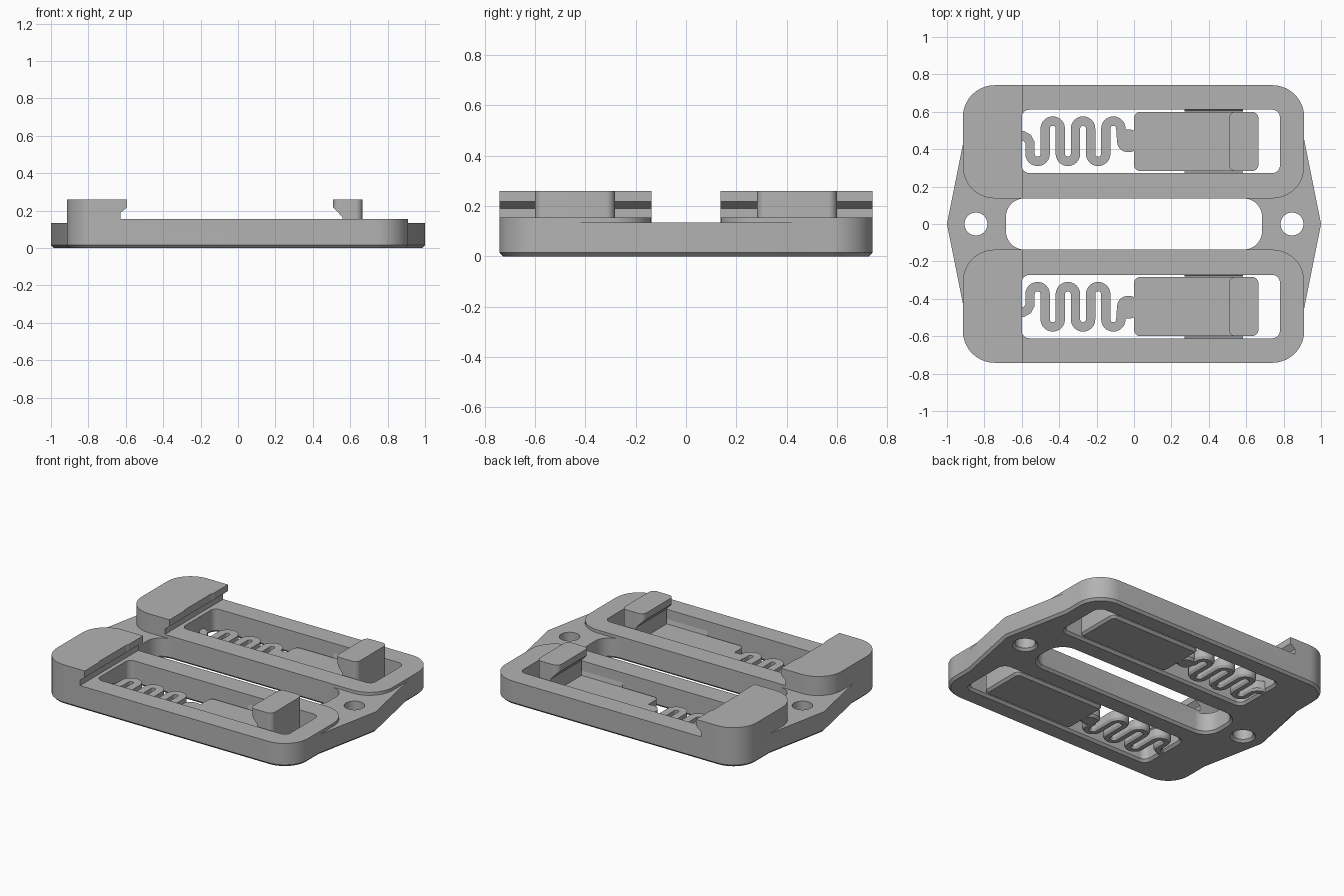
import bpy, bmesh, math
from mathutils import Vector

if "Cube" in bpy.data.objects:
    bpy.data.objects.remove(bpy.data.objects["Cube"], do_unlink=True)

grey = bpy.data.materials.new("plain_grey")
grey.use_nodes = True
colour = (0.45, 0.45, 0.45, 1)
grey.diffuse_color = colour
grey.node_tree.nodes["Principled BSDF"].inputs["Base Color"].default_value = colour

CHAMFER = 0.015


def rounded(x0, x1, y0, y1, r, seg=10):
    """Counter-clockwise rounded rectangle."""
    pts = []
    corners = [(x1 - r, y1 - r), (x0 + r, y1 - r), (x0 + r, y0 + r), (x1 - r, y0 + r)]
    for k, (cx, cy) in enumerate(corners):
        for i in range(seg + 1):
            a = math.pi / 2 * (k + i / seg)
            pts.append((cx + r * math.cos(a), cy + r * math.sin(a)))
    return pts


def grow(pts, d):
    """Move a counter-clockwise outline outwards by d."""
    out = []
    for i, p in enumerate(pts):
        p = Vector(p)
        e1 = (p - Vector(pts[i - 1])).normalized()
        e2 = (Vector(pts[(i + 1) % len(pts)]) - p).normalized()
        n1, n2 = Vector((e1.y, -e1.x)), Vector((e2.y, -e2.x))
        out.append(p + (n1 + n2) * d / (1 + n1.dot(n2)))
    return out


def make(name, rings, s=1):
    """Closed solid through a list of rings; s = -1 mirrors it in y."""
    bm = bmesh.new()
    loops = [[bm.verts.new((x, y * s, z)) for x, y, z in ring] for ring in rings]
    n = len(loops[0])
    for a, b in zip(loops, loops[1:]):
        for i in range(n):
            j = (i + 1) % n
            bm.faces.new((a[i], a[j], b[j], b[i]))
    bm.faces.new(loops[0])
    bm.faces.new(loops[-1])
    bmesh.ops.recalc_face_normals(bm, faces=bm.faces)
    me = bpy.data.meshes.new(name)
    bm.to_mesh(me)
    bm.free()
    me.materials.append(grey)
    ob = bpy.data.objects.new(name, me)
    bpy.context.collection.objects.link(ob)
    return ob


def prism(name, pts, levels, s=1):
    """Upright solid; levels are (height, outline growth)."""
    return make(name, [[(p[0], p[1], z) for p in grow(pts, d)] for z, d in levels], s)


def solid(name, pts, top, s=1):
    return prism(name, pts, [(0, -CHAMFER), (CHAMFER, 0), (top, 0)], s)


def hole(pts, s=1):
    return prism("cutter", pts, [(-CHAMFER, 2 * CHAMFER), (CHAMFER, 0), (0.4, 0)], s)


def side_profile(name, pts, y0, y1, s=1):
    return make(name, [[(x, y, z) for x, z in pts] for y in (y0, y1)], s)


def combine(ob, operation, others):
    """Apply a boolean with each helper, then drop the helpers."""
    for o in others:
        o.hide_render = True
        m = ob.modifiers.new("bool", "BOOLEAN")
        m.operation, m.object, m.solver = operation, o, "EXACT"
    dg = bpy.context.evaluated_depsgraph_get()
    me = bpy.data.meshes.new_from_object(ob.evaluated_get(dg))
    ob.modifiers.clear()
    ob.data = me
    for o in others:
        bpy.data.objects.remove(o, do_unlink=True)


def finish(ob):
    ob.data.shade_smooth()
    ob.data.set_sharp_from_angle(angle=math.radians(30))


def spring_path():
    """Meandering centre line: rows of legs joined by half circles."""
    pitch, low, high = 0.081, 0.375, 0.51
    first, r = -0.556, 0.0405
    pts = [(-0.63, 0.475), (-0.595, 0.473), (-0.57, 0.46), (first, 0.435)]
    for k in range(6):
        x = first + pitch * (k + 0.5)
        cy, up = (low, -1) if k % 2 == 0 else (high, 1)
        for i in range(13):
            a = math.pi * (1 - i / 12)
            pts.append((x + r * math.cos(a), cy + up * r * math.sin(a)))
    end = first + 6 * pitch
    return pts + [(end, 0.47), (end + 0.012, 0.452), (end + 0.04, 0.445), (0.03, 0.445)]


def ribbon(name, path, half, top, s):
    """Flat band along a path with chamfered lower edges."""
    section = [(half, top), (half, CHAMFER), (half - 0.01, 0),
               (0.01 - half, 0), (-half, CHAMFER), (-half, top)]
    rings = []
    for i, p in enumerate(path):
        t = Vector(path[min(i + 1, len(path) - 1)]) - Vector(path[max(i - 1, 0)])
        t.normalize()
        rings.append([(p[0] - t.y * w, p[1] + t.x * w, z) for w, z in section])
    return make(name, rings, s)


# Base plate with pointed ends, joined to two raised frames with tall heads
body = solid("body", [(1, 0), (0.9, 0.5), (-0.9, 0.5), (-1, 0), (-0.9, -0.5), (0.9, -0.5)], 0.135)
step = [(-0.593, 0.3), (-0.593, 0.217), (-0.627, 0.19), (-0.627, 0.155), (1.1, 0.155), (1.1, 0.3)]
frames = []
for s in (1, -1):
    frame = solid("frame", rounded(-0.915, 0.91, 0.137, 0.742, 0.17), 0.26, s)
    combine(frame, "DIFFERENCE", [side_profile("cutter", step, 0, 1, s)])
    frames.append(frame)
combine(body, "UNION", frames)

# Middle slot, screw holes and latch openings
cutters = [hole(rounded(-0.685, 0.685, -0.137, 0.137, 0.1))]
cutters += [hole(rounded(x - 0.061, x + 0.061, -0.061, 0.061, 0.0605)) for x in (-0.845, 0.845)]
cutters += [hole(rounded(-0.6, 0.78, 0.272, 0.611, 0.04), s) for s in (1, -1)]
combine(body, "DIFFERENCE", cutters)
finish(body)

# Spring, latch plate, hook and guide ribs in each opening
THICK = 0.065
undercut = [(0.4, 0.217), (0.51, 0.217), (0.56, 0.163), (0.56, 0), (0.4, 0)]
for s, side in ((1, "back"), (-1, "front")):
    finish(ribbon(side + "_spring", spring_path(), 0.025, THICK, s))
    neck = rounded(-0.09, 0.03, 0.385, 0.505, 0.055)
    finish(solid(side + "_spring_neck", neck, THICK, s))
    finish(solid(side + "_latch_plate", rounded(0, 0.665, 0.283, 0.6, 0.035), THICK, s))
    hook = prism(side + "_hook", rounded(0.508, 0.665, 0.283, 0.6, 0.035),
                 [(0.03, 0), (0.26, 0)], s)
    combine(hook, "DIFFERENCE", [side_profile("cutter", undercut, 0, 1, s)])
    finish(hook)
    for wall, tip, label in ((0.27, 0.281, "inner"), (0.613, 0.602, "outer")):
        rib = [(wall, 0.1), (tip, 0.05), (tip, 0.03), (wall, 0.02)]
        make(f"{side}_{label}_guide_rib", [[(x, y, z) for y, z in rib] for x in (0.27, 0.583)], s)
